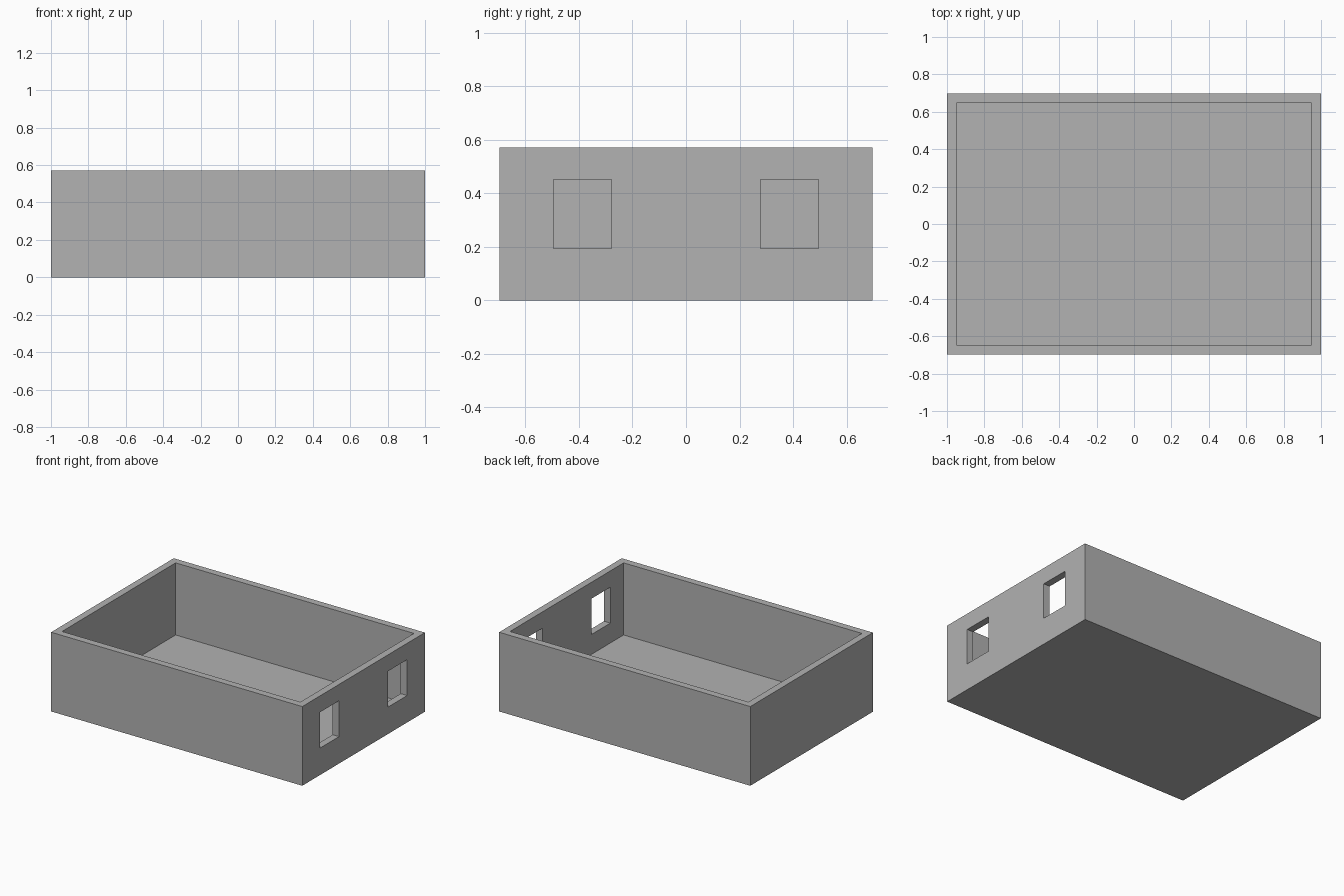
import bpy

if "Cube" in bpy.data.objects:
    bpy.data.objects.remove(bpy.data.objects["Cube"], do_unlink=True)

# Overall dimensions
HALF_X, HALF_Y, HEIGHT, WALL = 1.0, 0.697, 0.57, 0.051
WINDOW_Y, WINDOW_WIDTH = 0.387, 0.216
WINDOW_LOW, WINDOW_HIGH = 0.194, 0.452

# Single grey material
grey = bpy.data.materials.new("plain grey")
grey.use_nodes = True
color = (0.445, 0.445, 0.445, 1)
grey.diffuse_color = color
grey.node_tree.nodes["Principled BSDF"].inputs["Base Color"].default_value = color


def box(name, low, high):
    """Add a box spanning two opposite corners."""
    center = [(a + b) / 2 for a, b in zip(low, high)]
    bpy.ops.mesh.primitive_cube_add(size=1, location=center)
    obj = bpy.context.object
    obj.name = name
    obj.scale = [b - a for a, b in zip(low, high)]
    bpy.ops.object.transform_apply(location=True, rotation=False, scale=True)
    obj.data.materials.append(grey)
    return obj


# Open room shell: floor and four walls
room = box("room_shell", (-HALF_X, -HALF_Y, 0), (HALF_X, HALF_Y, HEIGHT))
cutters = [box("interior_cutter",
               (WALL - HALF_X, WALL - HALF_Y, WALL),
               (HALF_X - WALL, HALF_Y - WALL, HEIGHT + WALL))]

# Two window openings through the left wall
for name, side in (("front", -1), ("back", 1)):
    y = side * WINDOW_Y
    cutters.append(box(name + "_window_cutter",
                       (HALF_X - WALL * 2, y - WINDOW_WIDTH / 2, WINDOW_LOW),
                       (HALF_X + WALL, y + WINDOW_WIDTH / 2, WINDOW_HIGH)))

# Apply the cuts, then discard the cutters
bpy.context.view_layer.objects.active = room
for cutter in cutters:
    cut = room.modifiers.new(cutter.name, "BOOLEAN")
    cut.operation = "DIFFERENCE"
    cut.solver = "EXACT"
    cut.object = cutter
    bpy.ops.object.modifier_apply(modifier=cut.name)
    bpy.data.objects.remove(cutter, do_unlink=True)
